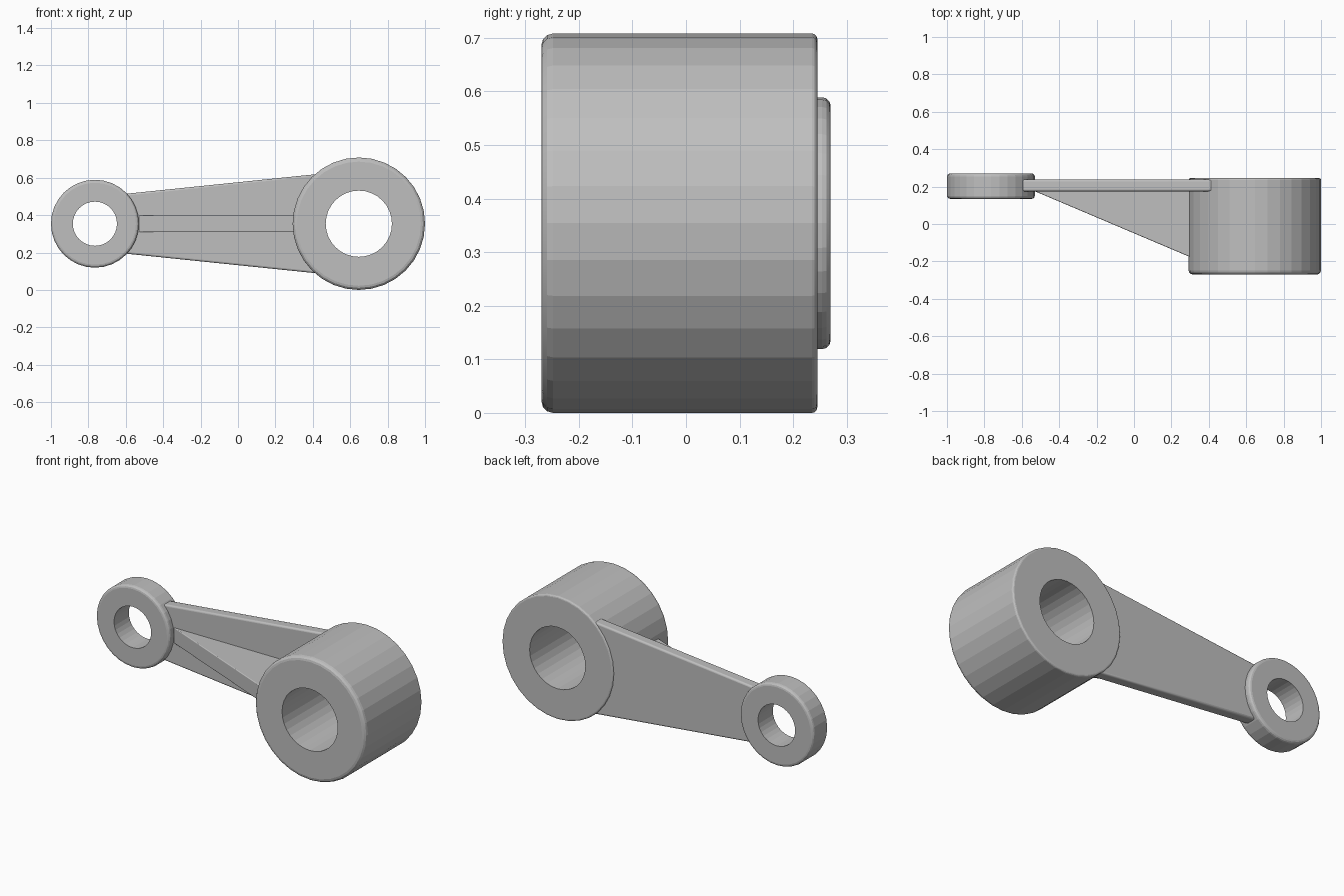
import bpy, bmesh, math

cube = bpy.data.objects.get("Cube")
if cube:
    bpy.data.objects.remove(cube, do_unlink=True)

# Single cast metal colour
metal = bpy.data.materials.new("light grey metal")
colour = (0.52, 0.52, 0.52, 1)
metal.diffuse_color = colour
metal.use_nodes = True
metal.node_tree.nodes["Principled BSDF"].inputs["Base Color"].default_value = colour

SEGMENTS = 32
MID_Z = 0.354


def finish(name, bm):
    bmesh.ops.recalc_face_normals(bm, faces=bm.faces)
    mesh = bpy.data.meshes.new(name)
    bm.to_mesh(mesh)
    bm.free()
    obj = bpy.data.objects.new(name, mesh)
    bpy.context.collection.objects.link(obj)
    mesh.materials.append(metal)
    bpy.ops.object.select_all(action="DESELECT")
    obj.select_set(True)
    bpy.context.view_layer.objects.active = obj
    return obj


def fillet(r, y, radius, side):
    """Quarter-round outer rim points, from the flat end to the wall."""
    angles = [i * math.pi / 6 for i in range(4)]
    return [(r - radius + radius * math.sin(a),
             y + side * radius * (1 - math.cos(a))) for a in angles]


def ring(name, x, outer, bore, front, back, front_round, back_round):
    """Bored cylinder along y: a closed profile revolved round its axis."""
    profile = [(bore, front)] + fillet(outer, front, front_round, 1)
    profile += fillet(outer, back, back_round, -1)[::-1] + [(bore, back)]
    bm = bmesh.new()
    loops = []
    for i in range(SEGMENTS):
        a = 2 * math.pi * i / SEGMENTS
        loops.append([bm.verts.new((x + r * math.cos(a), y, MID_Z + r * math.sin(a)))
                      for r, y in profile])
    n = len(profile)
    for i in range(SEGMENTS):
        here, there = loops[i], loops[(i + 1) % SEGMENTS]
        for j in range(n):
            k = (j + 1) % n
            bm.faces.new((here[j], here[k], there[k], there[j]))
    finish(name, bm)
    bpy.ops.object.shade_smooth_by_angle(angle=math.radians(10))


def prism(name, outline, offset, bevel):
    """Extrude a flat outline and soften its edges."""
    bm = bmesh.new()
    face = bm.faces.new([bm.verts.new(p) for p in outline])
    result = bmesh.ops.extrude_face_region(bm, geom=[face])
    moved = [v for v in result["geom"] if isinstance(v, bmesh.types.BMVert)]
    bmesh.ops.translate(bm, verts=moved, vec=offset)
    obj = finish(name, bm)
    mod = obj.modifiers.new("soft edges", "BEVEL")
    mod.width = bevel
    mod.segments = 3
    bpy.ops.object.shade_smooth_by_angle(angle=math.radians(30))


# Bored bosses at each end
ring("large_boss", 0.646, 0.354, 0.177, -0.27, 0.245, 0.022, 0.01)
ring("small_boss", -0.765, 0.235, 0.118, 0.135, 0.27, 0.016, 0.016)

# Tapered web joining the bosses
web = [(-0.6, 0.175, MID_Z - 0.16), (0.42, 0.175, MID_Z - 0.265),
       (0.42, 0.175, MID_Z + 0.265), (-0.6, 0.175, MID_Z + 0.16)]
prism("tapered_web", web, (0, 0.062, 0), 0.01)

# Triangular stiffening rib on the front of the web
rib = [(-0.53, 0.175, MID_Z - 0.045), (-0.53, 0.2, MID_Z - 0.045),
       (0.4, 0.2, MID_Z - 0.045), (0.4, -0.219, MID_Z - 0.045)]
prism("stiffening_rib", rib, (0, 0, 0.09), 0.004)
